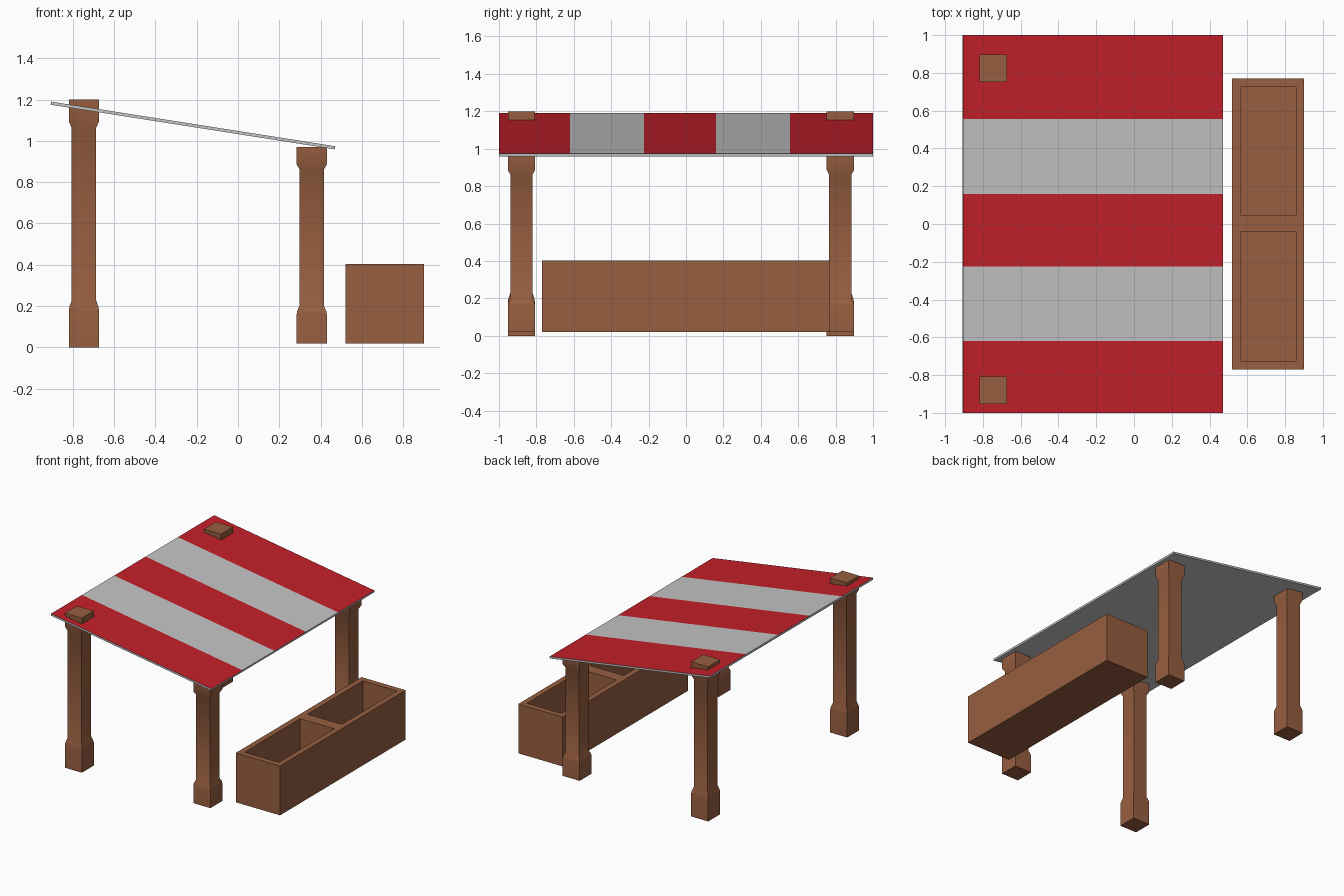
import bpy, bmesh

if "Cube" in bpy.data.objects:
    bpy.data.objects.remove(bpy.data.objects["Cube"])


def material(name, rgb):
    m = bpy.data.materials.new(name)
    m.diffuse_color = (*rgb, 1)
    m.use_nodes = True
    m.node_tree.nodes["Principled BSDF"].inputs["Base Color"].default_value = m.diffuse_color
    return m


wood = material("brown wood", (0.310, 0.113, 0.051))
red = material("red cloth", (0.552, 0.0144, 0.0232))
white = material("pale grey cloth", (0.552, 0.552, 0.552))


def make(name, bm, mats):
    bmesh.ops.recalc_face_normals(bm, faces=bm.faces)
    mesh = bpy.data.meshes.new(name)
    bm.to_mesh(mesh)
    bm.free()
    for m in mats:
        mesh.materials.append(m)
    ob = bpy.data.objects.new(name, mesh)
    bpy.context.collection.objects.link(ob)
    return ob


def loft(bm, rings):
    """Skin a list of closed rings and cap both ends."""
    loops = [[bm.verts.new(p) for p in r] for r in rings]
    for a, b in zip(loops, loops[1:]):
        n = len(a)
        for i in range(n):
            bm.faces.new((a[i], a[(i + 1) % n], b[(i + 1) % n], b[i]))
    bm.faces.new(loops[0][::-1])
    bm.faces.new(loops[-1])


# Square posts: wide foot, slim shaft, flared head (height fraction, half width)
PROFILE = [(0, 0.073), (0.148, 0.073), (0.165, 0.070), (0.19, 0.0595),
           (0.886, 0.0595), (0.912, 0.073), (1, 0.073)]


def post(name, x, y, z0, z1):
    bm = bmesh.new()
    loft(bm, [[(x + sx * w, y + sy * w, z0 + t * (z1 - z0))
               for sx, sy in ((-1, -1), (1, -1), (1, 1), (-1, 1))]
              for t, w in PROFILE])
    ob = make(name, bm, [wood])
    bpy.ops.object.select_all(action='DESELECT')
    ob.select_set(True)
    bpy.context.view_layer.objects.active = ob
    bpy.ops.object.shade_smooth_by_angle(angle=0.6)


for side, y in (("near", -0.88), ("far", 0.825)):
    post(f"tall_post_{side}", -0.746, y, 0.0, 1.2)
    post(f"short_post_{side}", 0.357, y, 0.02, 0.97)

# Sloping striped awning: a thin slab, red on alternate top faces
section = [(-0.907, 1.175), (0.469, 0.959), (0.471, 0.974), (-0.905, 1.190)]
bm = bmesh.new()
loft(bm, [[(x, y, z) for x, z in section]
          for y in (-1, -0.62, -0.225, 0.16, 0.555, 1)])
bmesh.ops.recalc_face_normals(bm, faces=bm.faces)
for f in bm.faces:
    y = f.calc_center_median().y
    if f.normal.z > 0.5 and (abs(y) > 0.65 or abs(y) < 0.1):
        f.material_index = 1
make("striped_awning", bm, [white, red])

# Planter trough with two open compartments
bm = bmesh.new()
xs = (0.52, 0.564, 0.858, 0.90)
ys = (-0.77, -0.725, -0.043, 0.047, 0.725, 0.77)
top, floor = 0.403, 0.06
grid = [[bm.verts.new((x, y, top)) for y in ys] for x in xs]
cells = {(i, j): bm.faces.new((grid[i][j], grid[i + 1][j],
                               grid[i + 1][j + 1], grid[i][j + 1]))
         for i in range(3) for j in range(5)}
# outer walls and underside
border = ([grid[i][0] for i in range(4)] + [grid[3][j] for j in range(1, 6)]
          + [grid[i][5] for i in (2, 1, 0)] + [grid[0][j] for j in (4, 3, 2, 1)])
base = [bm.verts.new((v.co.x, v.co.y, 0.02)) for v in border]
n = len(border)
for i in range(n):
    k = (i + 1) % n
    bm.faces.new((border[i], base[i], base[k], border[k]))
bm.faces.new(base[::-1])
# sunken compartments
for j in (1, 3):
    f = cells[(1, j)]
    rim = list(f.verts)
    bm.faces.remove(f)
    low = [bm.verts.new((v.co.x, v.co.y, floor)) for v in rim]
    for i in range(4):
        k = (i + 1) % 4
        bm.faces.new((rim[i], rim[k], low[k], low[i]))
    bm.faces.new(low)
make("planter_trough", bm, [wood])
